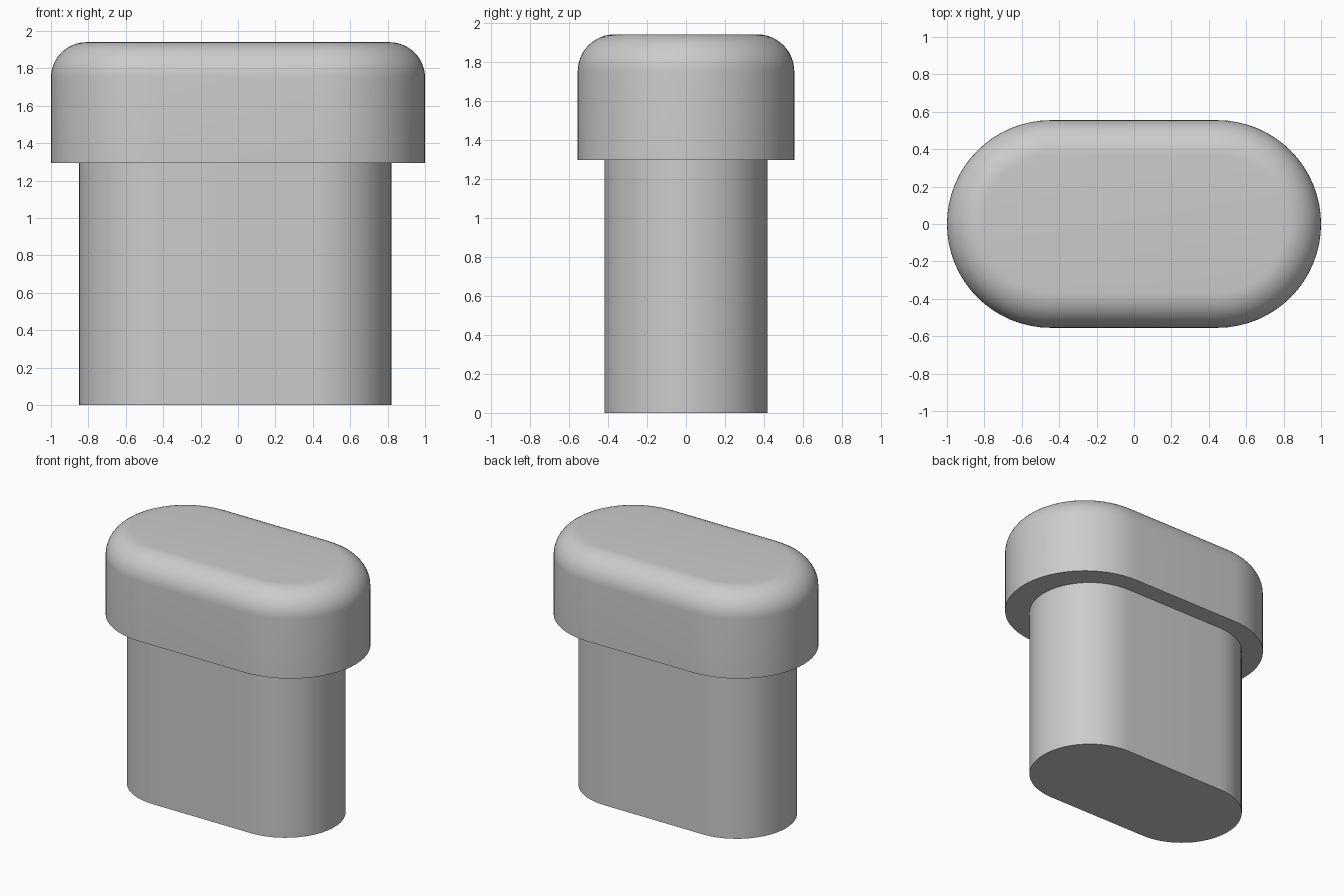
import bpy, bmesh, math

if "Cube" in bpy.data.objects:
    bpy.data.objects.remove(bpy.data.objects["Cube"])

grey = bpy.data.materials.new("plain_grey")
grey.diffuse_color = (0.6, 0.6, 0.6, 1)
grey.use_nodes = True
grey.node_tree.nodes["Principled BSDF"].inputs["Base Color"].default_value = grey.diffuse_color


def ring(bm, cx, half, r, z, n=32):
    """Stadium outline: two half circles joined by straight sides."""
    pts = []
    for side in (1, -1):
        for i in range(n + 1):
            a = -math.pi / 2 + math.pi * i / n
            pts.append((cx + side * (half + r * math.cos(a)), side * r * math.sin(a), z))
    return [bm.verts.new(p) for p in pts]


def stadium_solid(name, cx, half, profile):
    """Stack stadium rings through (radius, z) pairs and cap both ends."""
    bm = bmesh.new()
    rings = [ring(bm, cx, half, r, z) for r, z in profile]
    for low, high in zip(rings, rings[1:]):
        for i in range(len(low)):
            j = (i + 1) % len(low)
            bm.faces.new((low[i], low[j], high[j], high[i]))
    bm.faces.new(rings[0][::-1])
    bm.faces.new(rings[-1])
    bmesh.ops.recalc_face_normals(bm, faces=bm.faces[:])
    mesh = bpy.data.meshes.new(name)
    bm.to_mesh(mesh)
    bm.free()
    mesh.materials.append(grey)
    ob = bpy.data.objects.new(name, mesh)
    bpy.context.collection.objects.link(ob)
    bpy.ops.object.select_all(action='DESELECT')
    ob.select_set(True)
    bpy.context.view_layer.objects.active = ob
    bpy.ops.object.shade_smooth_by_angle(angle=math.radians(30))
    return ob


# Stem, set very slightly to the left under the cap
stadium_solid("stem", -0.015, 0.417, [(0.418, 0), (0.418, 1.295)])

# Cap with a rounded upper edge
R, TOP, F = 0.555, 1.94, 0.19
profile = [(R, 1.295)]
for k in range(13):
    a = math.pi / 2 * k / 12
    profile.append((R - F + F * math.cos(a), TOP - F + F * math.sin(a)))
stadium_solid("cap", 0, 1 - R, profile)
